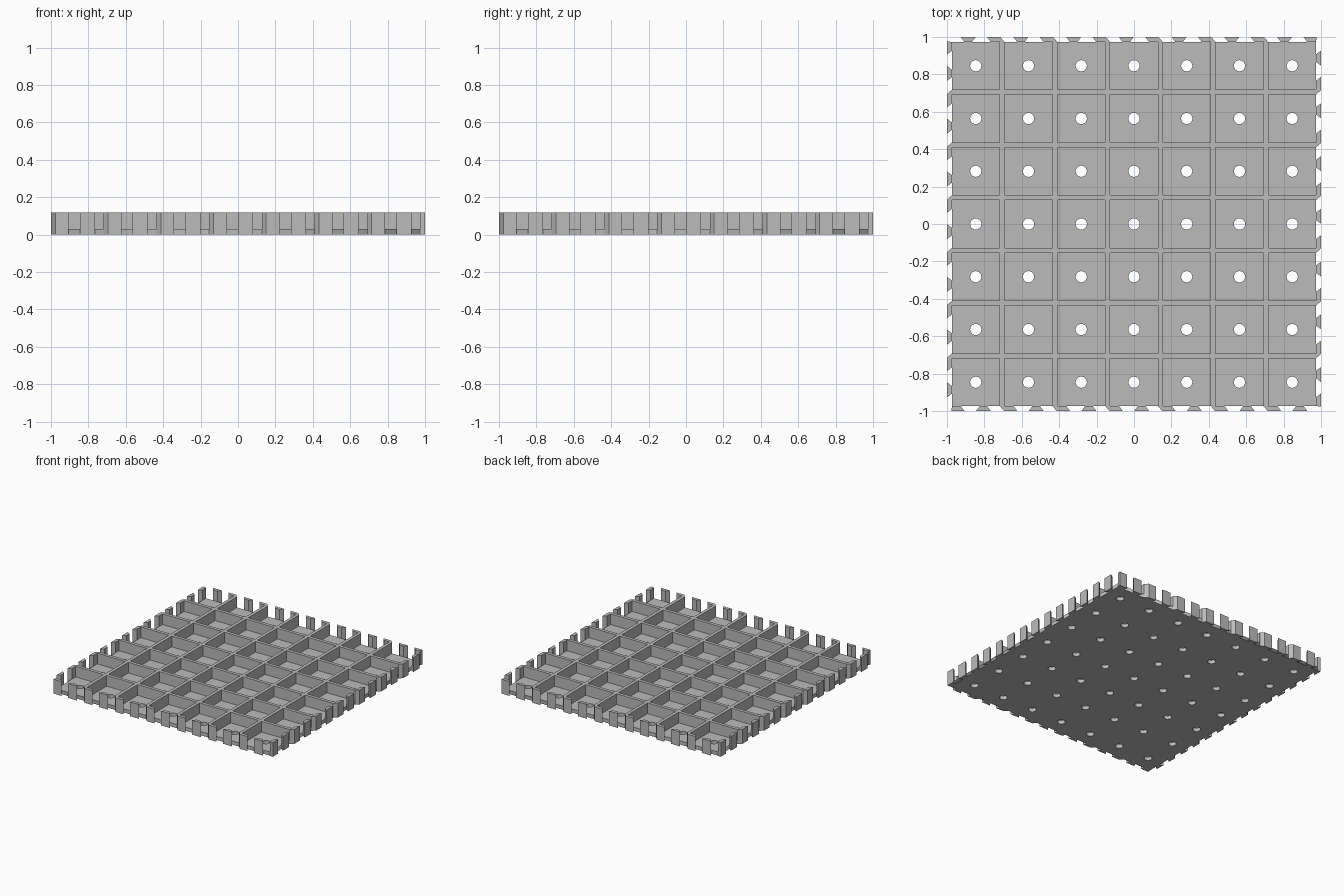
import bpy
import bmesh
import math
from mathutils import Matrix

cube = bpy.data.objects.get("Cube")
if cube:
    bpy.data.objects.remove(cube)

CELLS = 7
PITCH = 0.282
EDGE = 0.973       # half width of the floor
WALL = 0.027
FLOOR = 0.03
TOP = 0.118

grey = bpy.data.materials.new("plain_grey")
grey.use_nodes = True
colour = (0.5, 0.5, 0.5, 1)
grey.diffuse_color = colour
grey.node_tree.nodes["Principled BSDF"].inputs["Base Color"].default_value = colour


def add_object(name, mesh):
    obj = bpy.data.objects.new(name, mesh)
    bpy.context.collection.objects.link(obj)
    mesh.materials.clear()
    mesh.materials.append(grey)
    return obj


def add_prism(bm, outline, z0, z1):
    """Extrude a flat outline straight up."""
    face = bm.faces.new([bm.verts.new((x, y, z0)) for x, y in outline])
    result = bmesh.ops.extrude_face_region(bm, geom=[face])
    top = [v for v in result["geom"] if isinstance(v, bmesh.types.BMVert)]
    bmesh.ops.translate(bm, verts=top, vec=(0, 0, z1 - z0))


def finish(bm, name):
    bmesh.ops.recalc_face_normals(bm, faces=bm.faces)
    mesh = bpy.data.meshes.new(name)
    bm.to_mesh(mesh)
    bm.free()
    return add_object(name, mesh)


def rectangle(x0, x1, y0, y1):
    return [(x0, y0), (x1, y0), (x1, y1), (x0, y1)]


def add_loop(curve, points):
    spline = curve.splines.new("POLY")
    spline.points.add(len(points) - 1)
    for point, (x, y) in zip(spline.points, points):
        point.co = (x, y, 0, 1)
    spline.use_cyclic_u = True


# Floor plate with a round drain hole in every cell
centres = [(i - (CELLS - 1) / 2) * PITCH for i in range(CELLS)]
curve = bpy.data.curves.new("floor_profile", "CURVE")
curve.dimensions = "2D"
curve.fill_mode = "BOTH"
curve.extrude = FLOOR / 2
add_loop(curve, rectangle(-EDGE, EDGE, -EDGE, EDGE))
SIDES = 24
for cx in centres:
    for cy in centres:
        add_loop(curve, [(cx + 0.03 * math.cos(math.tau * k / SIDES),
                          cy + 0.03 * math.sin(math.tau * k / SIDES)) for k in range(SIDES)])
profile = bpy.data.objects.new("floor_profile", curve)
bpy.context.collection.objects.link(profile)
bpy.context.view_layer.update()
floor_mesh = bpy.data.meshes.new_from_object(
    profile.evaluated_get(bpy.context.evaluated_depsgraph_get()))
floor_mesh.transform(Matrix.Translation((0, 0, FLOOR / 2)))
bpy.data.objects.remove(profile)
add_object("floor_plate", floor_mesh)

# Crossing divider walls
lines = [(i - CELLS / 2) * PITCH for i in range(1, CELLS)]
bm = bmesh.new()
for c in lines:
    lo, hi = c - WALL / 2, c + WALL / 2
    add_prism(bm, rectangle(lo, hi, -EDGE, EDGE), FLOOR, TOP)
    # Cross walls fit between the long walls
    stops = [-EDGE - WALL / 2] + lines + [EDGE + WALL / 2]
    for a, b in zip(stops, stops[1:]):
        add_prism(bm, rectangle(a + WALL / 2, b - WALL / 2, lo, hi), FLOOR, TOP)
finish(bm, "divider_walls")

# Dovetail teeth: one free and one at a wall end per cell, repeated on four sides
for turn, side in enumerate(("back", "left", "front", "right")):
    bm = bmesh.new()
    for i in range(CELLS):
        free = centres[i] - 0.041
        add_prism(bm, [(free - 0.02, EDGE), (free + 0.02, EDGE),
                       (free + 0.04, 1), (free - 0.04, 1)], 0, TOP)
        wall = free + PITCH / 2
        end = min(wall + 0.054, EDGE)
        add_prism(bm, [(wall - 0.02, EDGE), (end, EDGE),
                       (wall + 0.031, 1), (wall - 0.04, 1)], 0, TOP)
    bm.transform(Matrix.Rotation(turn * math.pi / 2, 4, "Z"))
    finish(bm, side + "_teeth")
